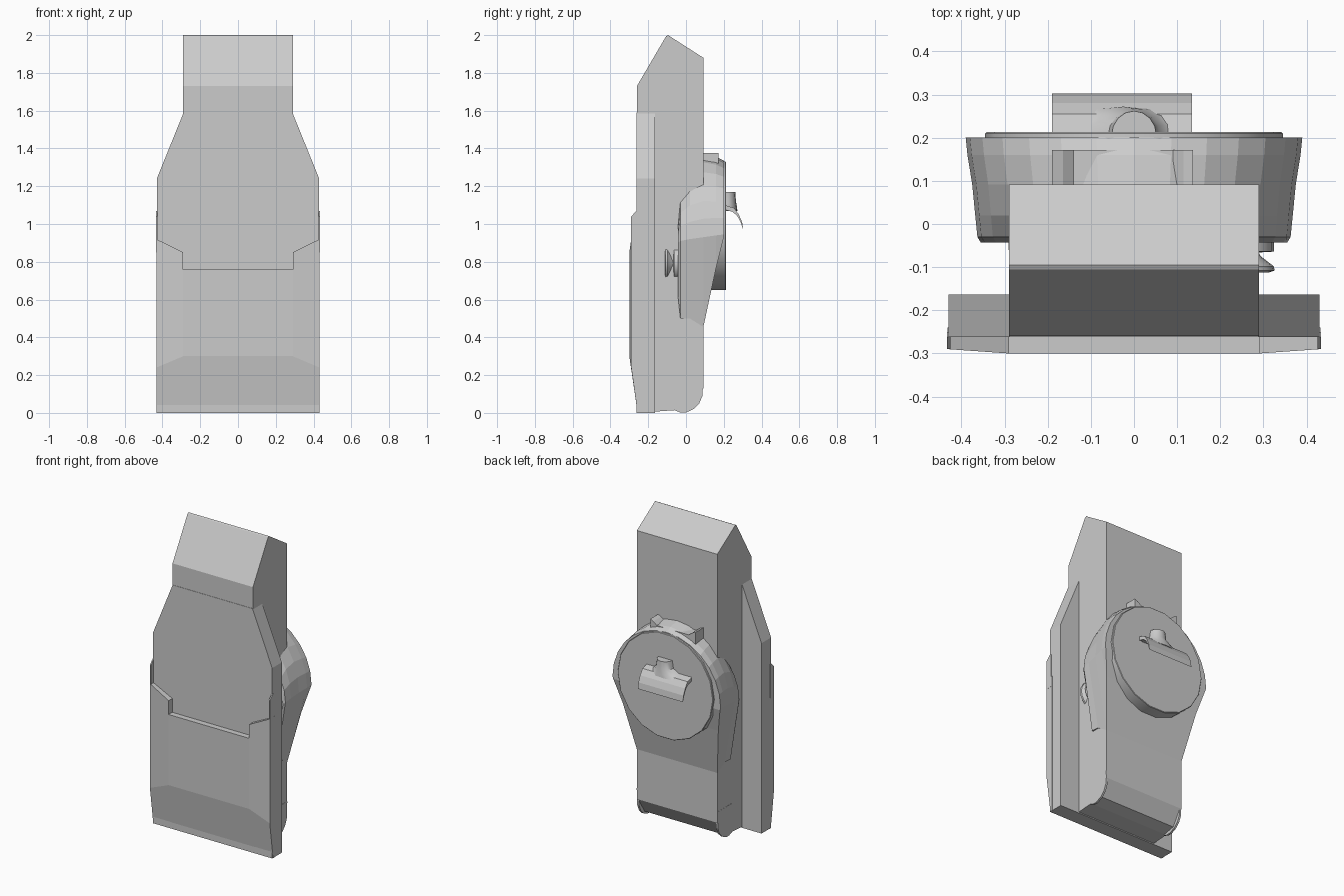
import bpy, bmesh
from math import sin, cos, pi

if "Cube" in bpy.data.objects:
    bpy.data.objects.remove(bpy.data.objects["Cube"])


def loft(name, rings, smooth=False):
    """Join equal-length closed rings into a capped solid."""
    bm = bmesh.new()
    loops = [[bm.verts.new(p) for p in r] for r in rings]
    n = len(loops[0])
    for a, b in zip(loops, loops[1:]):
        for i in range(n):
            j = (i + 1) % n
            bm.faces.new((a[i], a[j], b[j], b[i]))
    bm.faces.new(loops[0])
    bm.faces.new(loops[-1])
    bmesh.ops.recalc_face_normals(bm, faces=bm.faces)
    me = bpy.data.meshes.new(name)
    bm.to_mesh(me)
    bm.free()
    ob = bpy.data.objects.new(name, me)
    bpy.context.collection.objects.link(ob)
    if smooth:
        bpy.ops.object.select_all(action='DESELECT')
        ob.select_set(True)
        bpy.context.view_layer.objects.active = ob
        bpy.ops.object.shade_smooth_by_angle(angle=0.6)
    return ob


def along_x(name, profile, x0, x1):
    return loft(name, [[(x, y, z) for y, z in profile] for x in (x0, x1)])


def along_y(name, profile, y0, y1):
    return loft(name, [[(x, y, z) for x, z in profile] for y in (y0, y1)])


def lathe_y(name, cx, cz, profile, n):
    """Rings of (y, radius) around an axis parallel to y."""
    return loft(name, [[(cx + r * cos(2 * pi * i / n), y, cz + r * sin(2 * pi * i / n))
                        for i in range(n)] for y, r in profile], True)


# Main body with gabled top and chamfered lower back edge
along_x("main_body", [(-.26, 0), (-.26, 1.73), (-.105, 1.995), (-.095, 2.0), (-.08, 1.99),
                      (.092, 1.88), (.092, .13), (.03, .03), (-.05, .015)], -.29, .29)

# Rounded feet on each side of the lower back edge
foot = [(-.06, .014), (-.03, .002), (0, .002), (.04, .02), (.07, .05),
        (.087, .09), (.092, .2), (-.06, .2)]
for s, tag in ((-1, "left"), (1, "right")):
    along_x("foot_" + tag, foot, s * .278, s * .291)

# Wide shouldered front plate
along_y("front_plate", [(-.43, 0), (.43, 0), (.43, 1.24), (.288, 1.59),
                        (-.288, 1.59), (-.43, 1.24)], -.262, -.163)


# Raised lower cover: notched top edge, sloping bottom, slightly angled wings
def cover(x, front, knee, top):
    return [(x, -.24, 0), (x, -.256, 0), (x, front, knee), (x, front, top), (x, -.24, top)]


loft("lower_cover", [cover(-.29, -.3, .3, .76), cover(.29, -.3, .3, .76)])
for s, tag in ((-1, "left"), (1, "right")):
    loft("cover_wing_" + tag, [cover(s * .29, -.3, .3, .85), cover(s * .432, -.29, .24, .92)])
    along_x("cover_rail_" + tag, [(-.25, .85), (-.29, .85), (-.29, 1.04), (-.262, 1.07),
                                  (-.25, 1.07)], s * .425, s * .433)


# Back housing: domed above, tapering wedge below, wrapping round the body sides
def housing_ring(y, rx, zc, rz, bx, zb, n=14):
    arc = [(rx * cos(pi * i / n), y, zc + rz * sin(pi * i / n)) for i in range(n + 1)]
    return arc + [(-bx, y, zb), (bx, y, zb)]


loft("back_housing", [housing_ring(-.043, .355, .90, .14, .30, .62),
                      housing_ring(-.03, .363, .91, .34, .30, .50),
                      housing_ring(.02, .368, .92, .41, .295, .50),
                      housing_ring(.092, .375, .93, .44, .29, .455),
                      housing_ring(.16, .386, .94, .415, .345, .77),
                      housing_ring(.20, .39, .945, .39, .385, .93)])

# Round dial
lathe_y("dial", 0, .99, [(.06, .345), (.21, .345), (.213, .342)], 18)

# Bracket with two horns above the dial
along_y("horn_bracket", [(-.19, 1.25), (-.19, 1.375), (-.165, 1.365), (-.14, 1.345), (.09, 1.345),
                         (.115, 1.365), (.137, 1.375), (.137, 1.25)], .08, .172)

# Spout blade: thin curved shelf on the dial
along_x("spout_blade", [(.205, 1.10), (.255, 1.085), (.28, 1.05), (.297, 1.01), (.303, .97),
                        (.287, 1.015), (.27, 1.045), (.245, 1.065), (.205, 1.075)], -.19, .135)


# Half-round neck flaring into the blade
def neck_ring(z, w, y, cx, n=8):
    return [(cx + w * cos(pi * i / n), .205 + (y - .205) * sin(pi * i / n), z)
            for i in range(n + 1)]


loft("spout_neck", [neck_ring(1.17, .052, .262, 0), neck_ring(1.12, .06, .264, 0),
                    neck_ring(1.09, .10, .27, -.012), neck_ring(1.07, .15, .272, -.025)], True)

# Flanged knob let into the right side
lathe_y("side_knob", .234, .793, [(-.112, .08), (-.108, .092), (-.098, .09), (-.075, .06),
                                  (-.066, .055), (-.064, .09), (-.035, .09)], 20)
